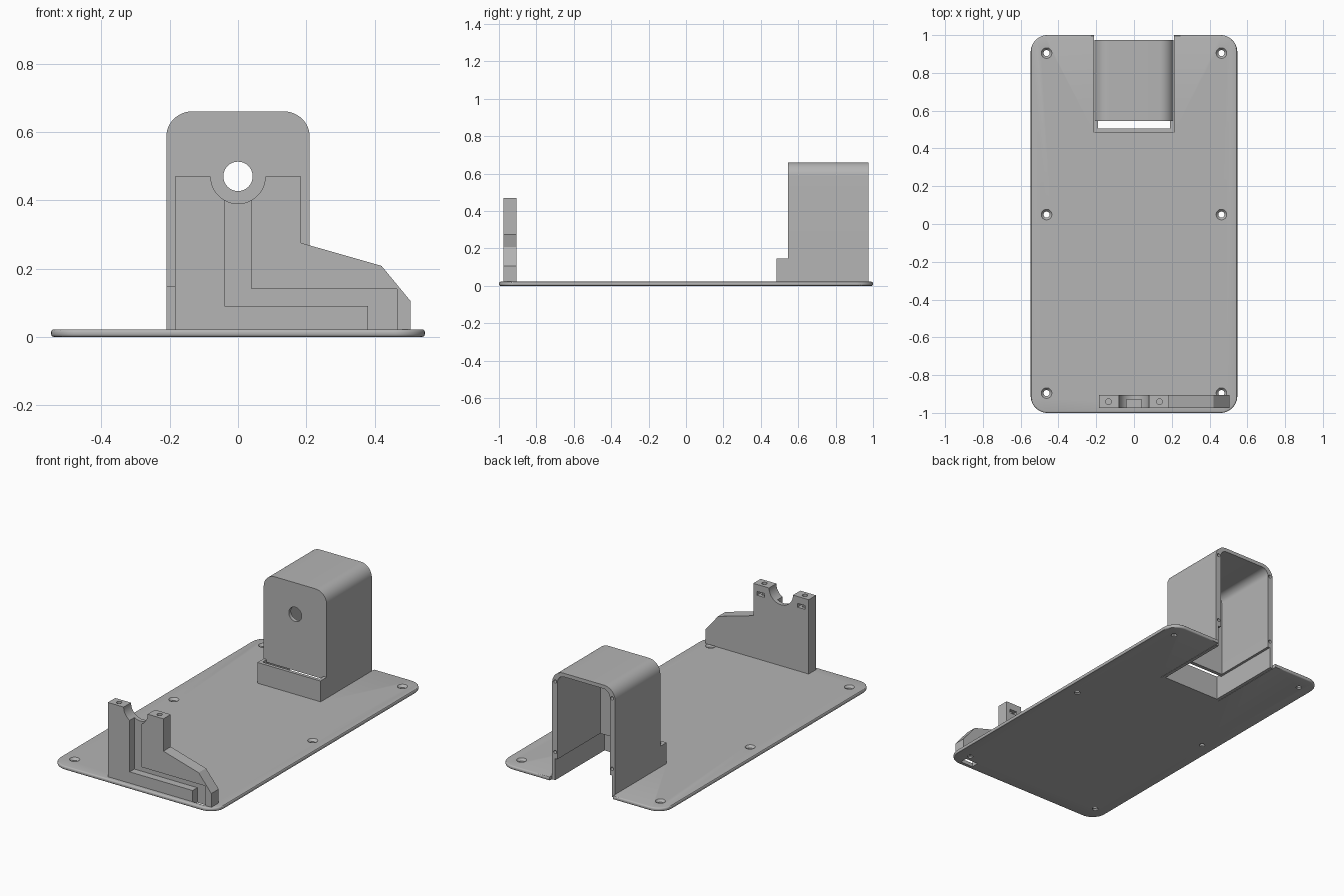
import bpy, bmesh, math

cube = bpy.data.objects.get("Cube")
if cube:
    bpy.data.objects.remove(cube, do_unlink=True)

grey = bpy.data.materials.new("plain_grey")
grey.use_nodes = True
grey.diffuse_color = (0.46, 0.46, 0.46, 1)
grey.node_tree.nodes["Principled BSDF"].inputs["Base Color"].default_value = (0.46, 0.46, 0.46, 1)


def arc(cx, cy, r, start, end, n=12):
    angles = [math.radians(start + (end - start) * i / n) for i in range(n + 1)]
    return [(cx + r * math.cos(a), cy + r * math.sin(a)) for a in angles]


def circle(cx, cy, r, n=32):
    return arc(cx, cy, r, 0, 360, n)[:-1]


def rect(x0, y0, x1, y1):
    return [(x0, y0), (x1, y0), (x1, y1), (x0, y1)]


def arch(half, bottom, top, r):
    return ([(-half, bottom), (half, bottom)] + arc(half - r, top - r, r, 0, 90)
            + arc(r - half, top - r, r, 90, 180))


def prism(name, pts, a, b, axis="Y", end_pts=None):
    """Extrude a closed outline along y or z; end_pts gives a tapered far end."""
    def place(p, d):
        return (p[0], d, p[1]) if axis == "Y" else (p[0], p[1], d)
    bm = bmesh.new()
    near = [bm.verts.new(place(p, a)) for p in pts]
    far = [bm.verts.new(place(p, b)) for p in (end_pts or pts)]
    bm.faces.new(near)
    bm.faces.new(far)
    for i in range(len(pts)):
        j = (i + 1) % len(pts)
        bm.faces.new((near[i], near[j], far[j], far[i]))
    bmesh.ops.recalc_face_normals(bm, faces=bm.faces)
    mesh = bpy.data.meshes.new(name)
    bm.to_mesh(mesh)
    bm.free()
    mesh.materials.append(grey)
    obj = bpy.data.objects.new(name, mesh)
    bpy.context.collection.objects.link(obj)
    return obj


def activate(obj):
    bpy.ops.object.select_all(action="DESELECT")
    obj.select_set(True)
    bpy.context.view_layer.objects.active = obj


def combine(obj, other, operation="DIFFERENCE"):
    activate(obj)
    mod = obj.modifiers.new("combine", "BOOLEAN")
    mod.operation = operation
    mod.solver = "EXACT"
    mod.object = other
    bpy.ops.object.modifier_apply(modifier=mod.name)
    bpy.data.objects.remove(other, do_unlink=True)


def cut(obj, *args, **kwargs):
    combine(obj, prism("cutter", *args, **kwargs))


TOP = 0.022            # upper face of the plate
CHANNEL_Y = -0.93      # back of the cable channel

# Base plate: rounded corners and softened rims
R = 0.09
outline = (arc(0.547 - R, 1 - R, R, 0, 90) + arc(R - 0.547, 1 - R, R, 90, 180)
           + arc(R - 0.547, R - 1, R, 180, 270) + arc(0.547 - R, R - 1, R, 270, 360))
plate = prism("base_plate", outline, 0, TOP, "Z")
activate(plate)
bevel = plate.modifiers.new("rim", "BEVEL")
bevel.width = 0.008
bevel.segments = 3
bevel.limit_method = "ANGLE"
bevel.angle_limit = math.radians(60)
bpy.ops.object.modifier_apply(modifier=bevel.name)

# Rear notch and channel outlet
cut(plate, rect(-0.212, 0.485, 0.212, 1.1), -0.1, 0.1, "Z")
cut(plate, rect(0.38, -0.975, 0.465, CHANNEL_Y), -0.1, 0.1, "Z")

# Countersunk screw holes
for x in (-0.463, 0.463):
    for y in (-0.895, 0.05, 0.905):
        cut(plate, circle(x, y, 0.016), -0.05, 0.05, "Z")
        cut(plate, circle(x, y, 0.014), 0.006, TOP + 0.001, "Z",
            end_pts=circle(x, y, 0.029))

# Rear housing: arched hood open at the back, on a thin-walled collar
hood = prism("rear_housing", arch(0.21, 0.13, 0.66, 0.075), 0.545, 0.975)
cut(hood, arch(0.175, 0.0, 0.638, 0.045), 0.567, 1.1)
cut(hood, circle(0, 0.47, 0.043), 0.4, 0.7)
collar = prism("housing_collar", rect(-0.21, 0.485, 0.21, 0.975), 0, 0.147, "Z")
cut(collar, rect(-0.19, 0.505, 0.19, 1.1), -0.1, 0.3, "Z")
combine(hood, collar, "UNION")

# Cover screw holes in the rear ends of the hood walls
for x in (-0.19, 0.19):
    for z in (0.17, 0.595):
        cut(hood, circle(x, z, 0.01, 16), 0.9, 1.1)

# Front bracket: two posts, round cradle and sloped foot
profile = ([(-0.185, TOP), (-0.185, 0.47)] + arc(0, 0.47, 0.08, 180, 360, 24)
           + [(0.185, 0.47), (0.185, 0.275), (0.42, 0.208), (0.505, 0.105), (0.505, TOP)])
bracket = prism("front_bracket", profile, -0.975, -0.905)

# L-shaped cable channel in the front of the bracket
channel = [(-0.04, 0.6), (-0.04, 0.09), (0.38, 0.09), (0.38, -0.1),
           (0.465, -0.1), (0.465, 0.14), (0.04, 0.14), (0.04, 0.6)]
cut(bracket, channel, -1.1, CHANNEL_Y)

# Clamp screw holes and nut pockets in the posts
for x in (-0.135, 0.135):
    cut(bracket, circle(x, -0.94, 0.015, 20), 0.38, 0.6, "Z")
    cut(bracket, rect(x - 0.025, 0.405, x + 0.025, 0.428), -0.958, -0.8)

for part in (plate, hood, bracket):
    activate(part)
    bpy.ops.object.shade_smooth_by_angle(angle=math.radians(30))
